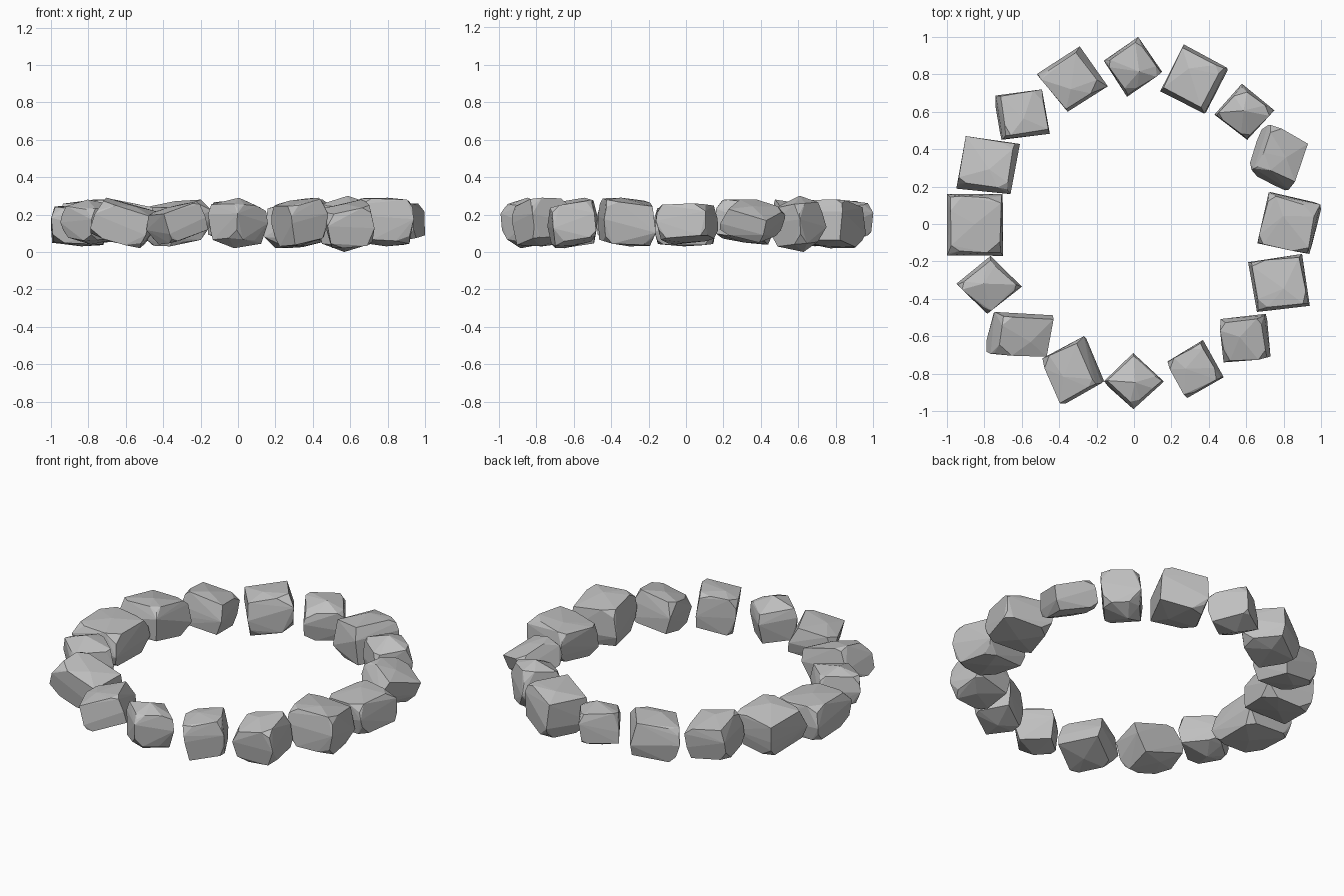
import bpy
import bmesh
import random
from math import radians
from mathutils import Matrix, Vector

random.seed(5)

default_cube = bpy.data.objects.get("Cube")
if default_cube:
    bpy.data.objects.remove(default_cube, do_unlink=True)

# One grey stone material
stone = bpy.data.materials.new("grey_stone")
stone.use_nodes = True
grey = (0.53, 0.53, 0.53, 1.0)
stone.diffuse_color = grey
shader = next(n for n in stone.node_tree.nodes if n.type == 'BSDF_PRINCIPLED')
shader.inputs["Base Color"].default_value = grey
shader.inputs["Roughness"].default_value = 0.9

# Stones clockwise from the back, extents in hundredths, angles in degrees:
# x low, x high, y low, y high, z low, z high, yaw, tilt about x, tilt about y
STONES = [
    (-16, 15, 68, 100, 4, 28, 35, 5, 5),
    (14, 50, 59, 96, 2, 28, -27, -4, -8),
    (43, 75, 45, 75, 0, 30, -40, 5, 0),
    (62, 93, 18, 53, 5, 28, -25, -12, 25),
    (66, 100, -16, 17, 4, 26, -13, 4, -8),
    (61, 94, -47, -16, 3, 29, 8, -5, 3),
    (46, 73, -74, -48, 2, 28, 5, 10, -8),
    (18, 48, -93, -62, 3, 29, 30, 5, -8),
    (-16, 16, -99, -69, 2, 29, 45, -5, 3),
    (-49, -16, -96, -60, 4, 27, 25, 5, -18),
    (-79, -43, -71, -47, 2, 29, -5, 8, 18),
    (-95, -60, -48, -17, 4, 28, 42, 5, 0),
    (-100, -70, -17, 16, 3, 25, 0, 0, 3),
    (-95, -61, 16, 47, 4, 28, -8, -8, -5),
    (-74, -45, 45, 72, 3, 28, 8, -8, 8),
    (-52, -14, 60, 95, 3, 28, 35, 4, -8),
]
PEAKED = {1, 3, 9, 12}


def chipped_block(peak):
    """Points of a block with chipped corners, a wide waist and raised ends."""
    points = []
    for sx in (-1, 1):
        for sy in (-1, 1):
            # Waist point that makes the sides bulge
            waist = random.uniform(0.96, 1.06)
            points.append(Vector((sx * waist, sy * waist,
                                  random.uniform(-0.3, 0.3))))
            for sz in (-1, 1):
                corner = Vector((sx, sy, sz * 0.75))
                if random.random() < 0.35:
                    points.append(corner * random.uniform(0.84, 0.94))
                    continue
                # Replace the corner by three points along its edges
                for axis in range(3):
                    chip = corner.copy()
                    chip[axis] *= 1 - random.uniform(0.2, 0.6)
                    points.append(chip * random.uniform(0.88, 0.98))
    for sz in (-1, 1):
        points.append(Vector((random.uniform(-0.3, 0.3),
                              random.uniform(-0.3, 0.3), sz * peak)))
    return points


def size_stone(points, low, high):
    """Give one stone its own place and size."""
    for axis in range(3):
        values = [p[axis] for p in points]
        start, span = min(values), max(values) - min(values)
        for p in points:
            share = (p[axis] - start) / span
            p[axis] = low[axis] + share * (high[axis] - low[axis])


def make_stone(number, row):
    yaw, tilt_x, tilt_y = (radians(a) for a in row[6:])
    turn = (Matrix.Rotation(tilt_y, 3, 'Y') @ Matrix.Rotation(tilt_x, 3, 'X')
            @ Matrix.Rotation(yaw, 3, 'Z'))
    peak = 1.0 if number in PEAKED else 0.8
    points = [turn @ p for p in chipped_block(peak)]
    extents = [v / 100 for v in row[:6]]
    size_stone(points, extents[0::2], extents[1::2])

    # Work around the stone's own centre so its origin sits inside it
    centre = sum(points, Vector((0, 0, 0))) / len(points)
    bm = bmesh.new()
    for p in points:
        bm.verts.new(p - centre)
    bmesh.ops.convex_hull(bm, input=bm.verts[:])
    loose = [v for v in bm.verts if not v.link_faces]
    bmesh.ops.delete(bm, geom=loose, context='VERTS')
    bmesh.ops.dissolve_limit(bm, angle_limit=radians(3),
                             verts=bm.verts[:], edges=bm.edges[:])
    bmesh.ops.recalc_face_normals(bm, faces=bm.faces[:])

    name = f"ring_stone_{number}"
    mesh = bpy.data.meshes.new(name)
    bm.to_mesh(mesh)
    bm.free()
    mesh.materials.append(stone)
    rock = bpy.data.objects.new(name, mesh)
    rock.location = centre
    bpy.context.collection.objects.link(rock)


for number, row in enumerate(STONES, start=1):
    make_stone(number, row)
